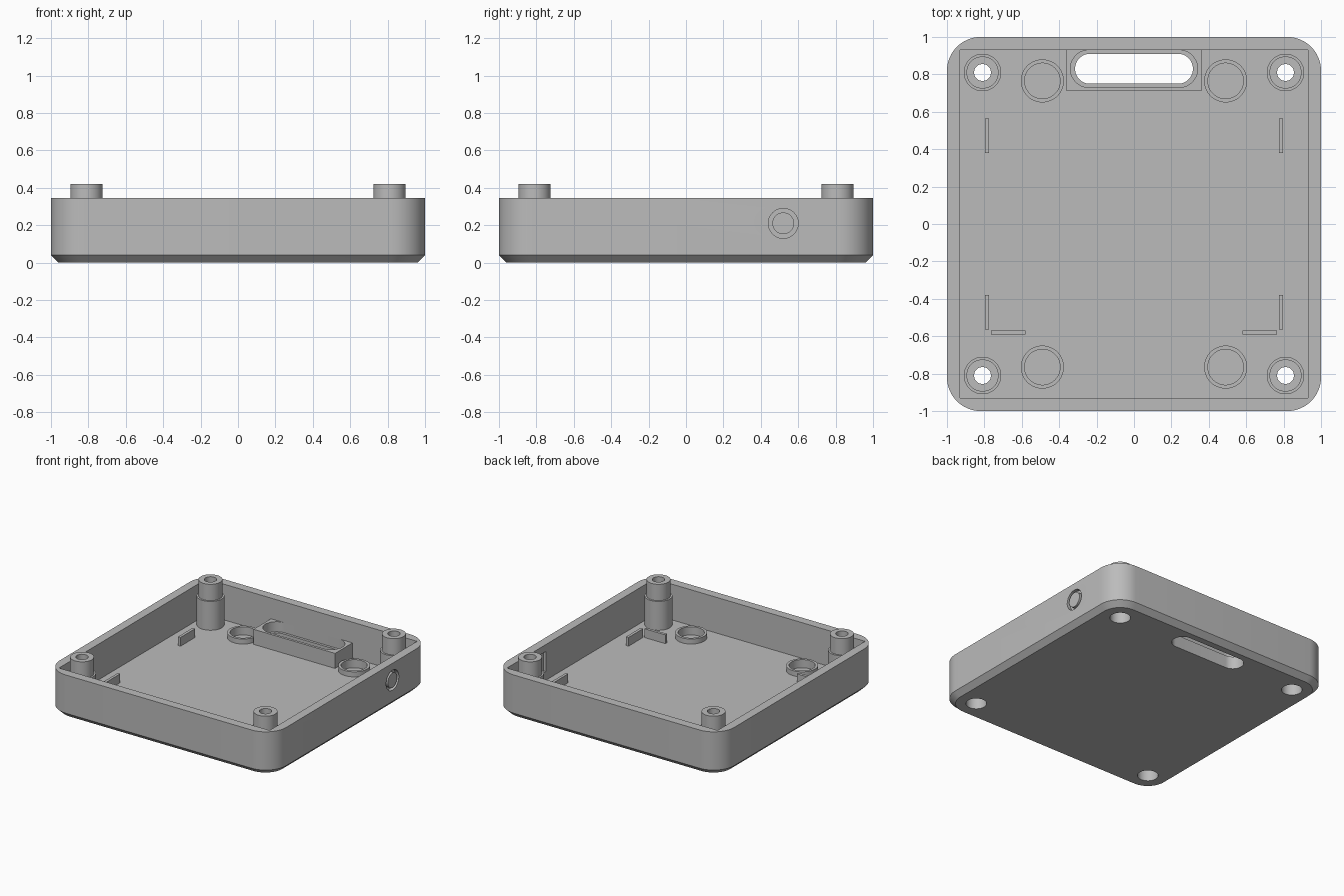
import bpy, bmesh, math
from mathutils import Matrix

old = bpy.data.objects.get("Cube")
if old:
    bpy.data.objects.remove(old, do_unlink=True)

grey = bpy.data.materials.new("plain_grey")
grey.use_nodes = True
colour = (0.5, 0.5, 0.5, 1)
grey.diffuse_color = colour
grey.node_tree.nodes["Principled BSDF"].inputs["Base Color"].default_value = colour

FLOOR, RIM, POST = 0.06, 0.345, 0.42


def rounded(w, d, r, cx=0, cy=0, steps=12):
    """Outline of a rounded rectangle with half sizes w and d."""
    pts = []
    for i, (sx, sy) in enumerate([(1, 1), (-1, 1), (-1, -1), (1, -1)]):
        for k in range(steps + 1 if r else 1):
            a = math.pi / 2 * (i + k / steps)
            p = (cx + sx * (w - r) + r * math.cos(a), cy + sy * (d - r) + r * math.sin(a))
            pts.append(p)
    return pts


def circle(r, cx=0, cy=0, n=48):
    return [(cx + r * math.cos(2 * math.pi * k / n), cy + r * math.sin(2 * math.pi * k / n))
            for k in range(n)]


def loft(name, layers):
    """Solid through a stack of (outline, z) layers."""
    bm = bmesh.new()
    rings = [[bm.verts.new((x, y, z)) for x, y in pts] for pts, z in layers]
    for a, b in zip(rings, rings[1:]):
        for i in range(len(a)):
            j = (i + 1) % len(a)
            bm.faces.new((a[i], a[j], b[j], b[i]))
    bm.faces.new(rings[0][::-1])
    bm.faces.new(rings[-1])
    bmesh.ops.remove_doubles(bm, verts=bm.verts, dist=1e-5)
    bmesh.ops.recalc_face_normals(bm, faces=bm.faces)
    me = bpy.data.meshes.new(name)
    bm.to_mesh(me)
    bm.free()
    ob = bpy.data.objects.new(name, me)
    bpy.context.collection.objects.link(ob)
    me.materials.append(grey)
    return ob


def prism(name, pts, z0, z1):
    return loft(name, [(pts, z0), (pts, z1)])


def activate(ob):
    bpy.ops.object.select_all(action='DESELECT')
    ob.select_set(True)
    bpy.context.view_layer.objects.active = ob


def combine(ob, tool, operation='DIFFERENCE'):
    """Apply a boolean and discard the tool."""
    mod = ob.modifiers.new("cut", 'BOOLEAN')
    mod.operation, mod.solver, mod.object = operation, 'EXACT', tool
    activate(ob)
    bpy.ops.object.modifier_apply(modifier=mod.name)
    bpy.data.objects.remove(tool, do_unlink=True)


def finish(ob):
    activate(ob)
    bpy.ops.object.shade_smooth_by_angle(angle=math.radians(30))


# Tray with chamfered underside and square-cornered cavity
tray = loft("tray", [(rounded(0.96, 0.96, 0.15), 0), (rounded(1, 1, 0.18), 0.04),
                     (rounded(1, 1, 0.18), RIM)])
combine(tray, prism("cutter", rounded(0.93, 0.93, 0), FLOOR, 0.6))

# Block around the cable slot at the back
SLOT_Y = 0.83
block = prism("slot_block", rounded(0.36, 0.12, 0, 0, 0.83), 0.05, 0.18)
combine(block, prism("cutter", rounded(0.34, 0.1, 0.099, 0, SLOT_Y), 0.1, 0.3))
for part in (tray, block):
    combine(part, prism("cutter", rounded(0.315, 0.08, 0.079, 0, SLOT_Y), -0.1, 0.3))
finish(block)

# Stepped screw posts with counterbored holes
for sx in (-1, 1):
    for sy in (-1, 1):
        x, y = sx * 0.81, sy * 0.81
        side = ("right_" if sx < 0 else "left_") + ("front_" if sy < 0 else "back_")
        post = loft(side + "post", [(circle(0.1, x, y), 0.05), (circle(0.1, x, y), 0.29),
                                    (circle(0.086, x, y), 0.29), (circle(0.086, x, y), POST)])
        combine(post, prism("cutter", circle(0.045, x, y), -0.1, 0.6))
        combine(post, prism("cutter", circle(0.075, x, y), -0.1, 0.2))
        combine(tray, prism("cutter", circle(0.075, x, y), -0.1, 0.2))
        finish(post)

        # Round seats on the floor
        x, y = sx * 0.49, sy * 0.765
        seat = prism(side + "seat_ring", circle(0.115, x, y), 0.05, 0.1)
        combine(seat, prism("cutter", circle(0.095, x, y), 0, 0.2))
        combine(tray, prism("cutter", circle(0.095, x, y), 0.035, 0.2))
        finish(seat)

        # Locating ribs along the sides
        prism(side + "side_rib", rounded(0.011, 0.092, 0, sx * 0.785, sy * 0.472), 0.05, 0.13)
    prism(("right" if sx < 0 else "left") + "_front_rib",
          rounded(0.092, 0.011, 0, sx * 0.672, -0.58), 0.05, 0.13)

# Push button formed by a ring groove in the side wall, with a pocket behind it
groove = prism("cutter", circle(0.08), -0.03, 0.05)
combine(groove, prism("core", circle(0.058), -0.1, 0.1))
groove.data.transform(Matrix.Translation((1, 0.52, 0.21)) @ Matrix.Rotation(math.pi / 2, 4, 'Y'))
combine(tray, groove)
combine(tray, prism("cutter", rounded(0.04, 0.08, 0, 0.91, 0.52), 0.13, 0.29))
finish(tray)
